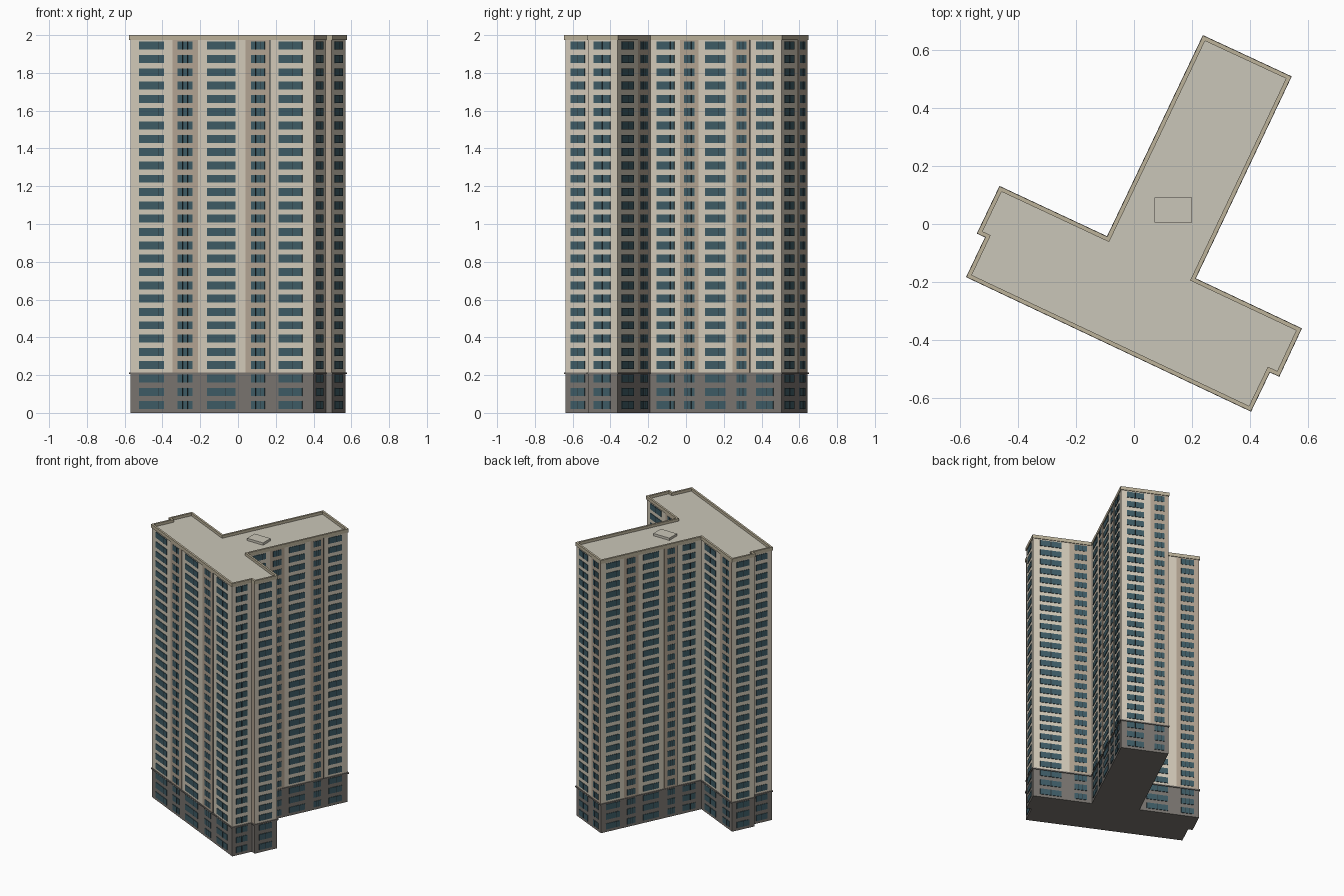
import bpy, bmesh
from mathutils import Vector, Matrix

if "Cube" in bpy.data.objects:
    bpy.data.objects.remove(bpy.data.objects["Cube"])


def mat(name, r, g, b):
    lin = [((c / 255 + 0.055) / 1.055) ** 2.4 for c in (r, g, b)]
    m = bpy.data.materials.new(name)
    m.diffuse_color = (*lin, 1)
    m.use_nodes = True
    m.node_tree.nodes["Principled BSDF"].inputs["Base Color"].default_value = m.diffuse_color
    return m


WALL = mat("cream wall", 212, 203, 186)
TAN = mat("tan panel", 180, 165, 147)
BASE = mat("grey stone", 122, 117, 112)
GLASS = mat("blue glass", 62, 92, 102)
ROOF = mat("roof grey", 202, 198, 184)
RIM = mat("parapet beige", 188, 178, 154)
FRAME = mat("dark frame", 44, 54, 58)

# T-shaped footprint, counter-clockwise
OUT = [Vector(p) for p in (
    (-0.57, -0.18), (0.40, -0.638), (0.465, -0.503), (0.497, -0.518),
    (0.57, -0.362), (0.205, -0.19), (0.535, 0.505), (0.24, 0.642),
    (-0.09, -0.05), (-0.46, 0.123), (-0.533, -0.03), (-0.505, -0.043))]
N = len(OUT)
BASE_TOP, ROOF_Z, TOP, FLOORS, PITCH = 0.21, 1.98, 2.0, 28, 0.0705


def normal(i):
    d = (OUT[(i + 1) % N] - OUT[i]).normalized()
    return Vector((d.y, -d.x))


def offset(d):
    return [p + (normal(i - 1) + normal(i)) * d if i else
            p + (normal(N - 1) + normal(0)) * d for i, p in enumerate(OUT)]


def finish(bm, name, material):
    bmesh.ops.recalc_face_normals(bm, faces=bm.faces)
    me = bpy.data.meshes.new(name)
    bm.to_mesh(me)
    bm.free()
    me.materials.append(material)
    ob = bpy.data.objects.new(name, me)
    bpy.context.collection.objects.link(ob)
    return ob


def prism(name, pts, z0, z1, material):
    bm = bmesh.new()
    f = bm.faces.new([bm.verts.new((p.x, p.y, z0)) for p in pts])
    top = bmesh.ops.extrude_face_region(bm, geom=[f])["geom"]
    bmesh.ops.translate(bm, vec=(0, 0, z1 - z0),
                        verts=[v for v in top if isinstance(v, bmesh.types.BMVert)])
    return finish(bm, name, material)


def ring(name, d_in, d_out, z0, z1, material):
    bm = bmesh.new()
    loops = [[bm.verts.new((p.x, p.y, z)) for p in offset(d)]
             for d, z in ((d_out, z0), (d_out, z1), (d_in, z1), (d_in, z0))]
    for k in range(4):
        a, b = loops[k], loops[(k + 1) % 4]
        for i in range(N):
            j = (i + 1) % N
            bm.faces.new((a[i], a[j], b[j], b[i]))
    return finish(bm, name, material)


def plate(bm, i, f0, f1, z0, z1, depth):
    """Thin box on wall i between fractions f0..f1 of its length."""
    a, b, n = OUT[i], OUT[(i + 1) % N], normal(i)
    d = (b - a)
    c = a + d * (f0 + f1) / 2 + n * depth / 2
    u = d.normalized()
    m = Matrix(((u.x * d.length * (f1 - f0), n.x * depth, 0, c.x),
                (u.y * d.length * (f1 - f0), n.y * depth, 0, c.y),
                (0, 0, z1 - z0, (z0 + z1) / 2), (0, 0, 0, 1)))
    bmesh.ops.create_cube(bm, size=1, matrix=m)


# Main volumes
prism("base", OUT, 0, BASE_TOP, BASE)
prism("tower", OUT, BASE_TOP, ROOF_Z - 0.002, WALL)
ring("base_ledge", -0.01, 0.006, BASE_TOP - 0.004, BASE_TOP + 0.005, BASE)
prism("roof", offset(-0.002), ROOF_Z - 0.002, ROOF_Z, ROOF)
ring("parapet", -0.009, 0.005, 1.975, TOP, RIM)

# Roof hatch
hatch = [Vector(p) for p in ((0.07, 0.005), (0.20, 0.005), (0.20, 0.092), (0.07, 0.092))]
prism("roof_hatch", hatch, ROOF_Z, 1.997, ROOF)

# Facade layouts: window spans with mullion fractions, tan spans
LONG = dict(win=[(.05, .185, (.77,)), (.26, .34, (.33, .67)), (.42, .575, (.65,)),
                 (.66, .735, (.33, .67)), (.81, .94, (.6,))],
            tan=[(.23, .37), (.63, .76)], line=[.763])
MID = dict(win=[(.12, .48, (.5,)), (.70, .91, (.33, .67))], tan=[(.62, .995)], line=[])
SHORT = dict(win=[(.2, .76, (.5,))], tan=[], line=[])
RETURN = dict(win=[], tan=[(0, 1)], line=[])
LAYOUT = [LONG, SHORT, RETURN, SHORT, MID, LONG, MID, LONG, MID, SHORT, RETURN, SHORT]

tan, glass, frame = bmesh.new(), bmesh.new(), bmesh.new()
for i, lay in enumerate(LAYOUT):
    for f0, f1 in lay["tan"]:
        plate(tan, i, f0, f1, BASE_TOP + 0.005, 1.974, 0.002)
    for f in lay["line"]:
        plate(frame, i, f - 0.002, f + 0.002, BASE_TOP + 0.005, 1.974, 0.003)
    length = (OUT[(i + 1) % N] - OUT[i]).length
    for f0, f1, mullions in lay["win"]:
        for k in range(FLOORS):
            z = 0.041 + k * PITCH
            plate(glass, i, f0, f1, z - 0.021, z + 0.021, 0.004)
            for m in mullions:
                c, h = f0 + (f1 - f0) * m, 0.0018 / length
                plate(frame, i, c - h, c + h, z - 0.021, z + 0.021, 0.005)
finish(tan, "tan_panels", TAN)
finish(glass, "windows", GLASS)
finish(frame, "window_mullions", FRAME)
